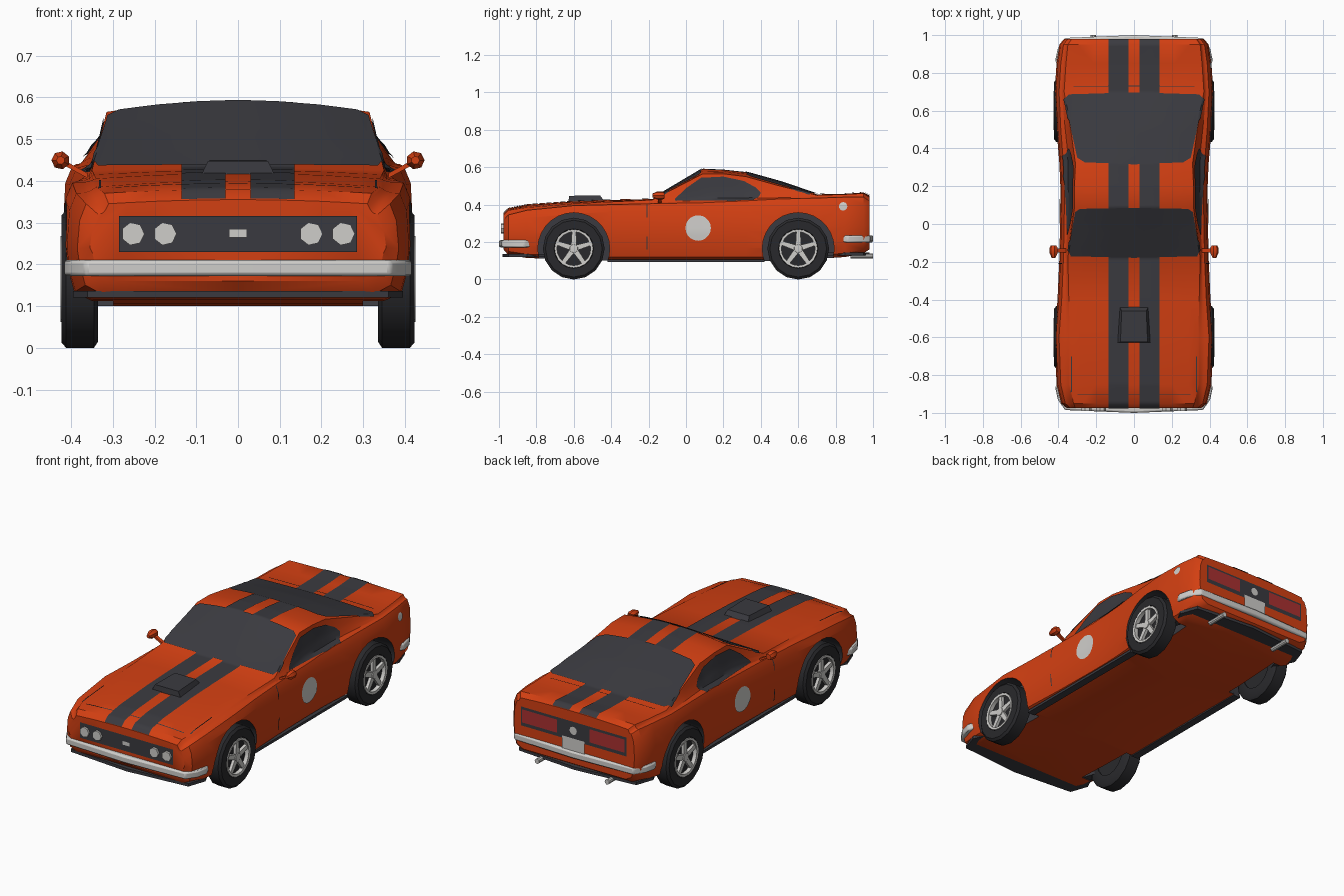
import bpy, bmesh, math
from mathutils import Vector
from mathutils.bvhtree import BVHTree

if "Cube" in bpy.data.objects:
    bpy.data.objects.remove(bpy.data.objects["Cube"], do_unlink=True)


def material(name, r, g, b):
    m = bpy.data.materials.new(name)
    m.use_nodes = True
    m.diffuse_color = (r, g, b, 1)
    bsdf = next(n for n in m.node_tree.nodes if n.type == 'BSDF_PRINCIPLED')
    bsdf.inputs["Base Color"].default_value = (r, g, b, 1)
    bsdf.inputs["Roughness"].default_value = 0.6
    return m


ORANGE = material("orange paint", 0.65, 0.05, 0.006)
BLACK = material("charcoal", 0.042, 0.042, 0.05)
RUBBER = material("rubber", 0.022, 0.022, 0.025)
SILVER = material("silver", 0.62, 0.61, 0.59)
RED = material("tail red", 0.4, 0.03, 0.03)


def make(name, bm, mats, angle=35, fix=True):
    if fix:
        bmesh.ops.recalc_face_normals(bm, faces=bm.faces)
    mesh = bpy.data.meshes.new(name)
    bm.to_mesh(mesh)
    bm.free()
    for m in mats:
        mesh.materials.append(m)
    ob = bpy.data.objects.new(name, mesh)
    bpy.context.collection.objects.link(ob)
    smooth(ob, angle)
    return ob


def smooth(ob, angle):
    bpy.ops.object.select_all(action='DESELECT')
    ob.select_set(True)
    bpy.context.view_layer.objects.active = ob
    bpy.ops.object.shade_smooth_by_angle(angle=math.radians(angle))


def skin(bm, rings, closed=True):
    """Join successive rows of points with quads."""
    rows = [[bm.verts.new(p) for p in ring] for ring in rings]
    n = len(rows[0])
    for a, b in zip(rows, rows[1:]):
        for i in range(n if closed else n - 1):
            j = (i + 1) % n
            bm.faces.new((a[i], a[j], b[j], b[i]))
    return rows


def hull(name, mat, pts, angle=35):
    bm = bmesh.new()
    verts = [bm.verts.new(p) for p in pts]
    bmesh.ops.convex_hull(bm, input=verts)
    return make(name, bm, [mat], angle)


def rod(name, mat, c, r, y0, y1, n):
    """Short round bar lying along y."""
    ang = [math.tau * i / n for i in range(n)]
    return hull(name, mat, [(c[0] + r * math.cos(a), y, c[1] + r * math.sin(a))
                            for y in (y0, y1) for a in ang])


def lathe(name, mat, prof, side, cy, cz, n, closed=True):
    """Spin a (radius, x) profile about an axle along x."""
    bm = bmesh.new()
    rings = [[(side * x, cy + r * math.sin(k * math.tau / n), cz - r * math.cos(k * math.tau / n))
              for r, x in prof] for k in range(n + 1)]
    skin(bm, rings, closed)
    bmesh.ops.remove_doubles(bm, verts=bm.verts, dist=1e-5)
    return make(name, bm, [mat])


# Body: lofted along y from half sections
# y, half width, floor z, shoulder z, roof half width, roof edge z, centre z
STATIONS = [
    (-.975, .355, .16, .32, .31, .345, .355),
    (-.95, .385, .13, .345, .32, .37, .38),
    (-.85, .41, .115, .37, .34, .385, .40),
    (-.6, .42, .105, .395, .34, .405, .418),
    (-.4, .405, .10, .40, .345, .415, .425),
    (-.18, .395, .10, .405, .35, .425, .43),
    (.09, .39, .10, .41, .315, .565, .59),
    (.2, .39, .10, .415, .315, .565, .585),
    (.32, .395, .10, .42, .31, .55, .572),
    (.5, .41, .10, .43, .335, .50, .522),
    (.7, .42, .11, .435, .37, .45, .455),
    (.85, .41, .12, .44, .36, .455, .458),
    (.95, .395, .14, .44, .35, .46, .465),
    (.98, .37, .16, .42, .33, .44, .45)]


def section(y, w, zb, zs, wr, ze, zc):
    half = [(0, zb), (.85 * w, zb), (.95 * w, zb + .02), (.985 * w, zb + .07),
            (w, (zb + zs) / 2), (.985 * w, zs - .04)]
    sx = .945 * w
    half += [(sx + (wr - sx) * u, zs + (ze - zs) * v)
             for u, v in ((0, 0), (.45, .1), (.7, .4), (.88, .75), (1, 1))]
    half += [(wr * u, ze + (zc - ze) * (1 - u * u)) for u in (.85, .6, .3, 0)]
    return [(x, y, z) for x, z in half] + [(-x, y, z) for x, z in half[-2:0:-1]]


bm = bmesh.new()
rows = skin(bm, [section(*s) for s in STATIONS])
bm.faces.new(rows[0])
bm.faces.new(rows[-1])
body = make("body", bm, [ORANGE, BLACK])

# Wheel wells cut with dark-lined cylinders
WHEEL_Y, WHEEL_R = (-.6, .6), .165
bm = bmesh.new()
for cy in WHEEL_Y:
    for s in (-1, 1):
        rings = [[(s * x, cy + .192 * math.cos(a * math.tau / 28), WHEEL_R + .192 * math.sin(a * math.tau / 28))
                  for a in range(28)] for x in (.3, .5)]
        for end in skin(bm, rings):
            bm.faces.new(end)
for f in bm.faces:
    f.material_index = 1
cutter = make("wheel_well_cutter", bm, [ORANGE, BLACK])
cutter.hide_render = True
mod = body.modifiers.new("wells", 'BOOLEAN')
mod.operation, mod.solver, mod.object = 'DIFFERENCE', 'EXACT', cutter
deps = bpy.context.evaluated_depsgraph_get()
carved = bpy.data.meshes.new_from_object(body.evaluated_get(deps))
body.modifiers.clear()
body.data = carved
bpy.data.objects.remove(cutter, do_unlink=True)
bm = bmesh.new()
bm.from_mesh(carved)
bmesh.ops.triangulate(bm, faces=bm.faces)
bm.to_mesh(carved)
surface = BVHTree.FromBMesh(bm)
bm.free()
smooth(body, 35)


# Painted details: thin sheets laid onto the body
def decal(name, mat, lo, hi, axis, side, off=.004, k=6, across=8):
    def dense(poly):
        out = [Vector(a).lerp(Vector(b), t / k) for a, b in zip(poly, poly[1:]) for t in range(k)]
        return out + [Vector(poly[-1])]
    out_dir = Vector([side * (i == axis) for i in range(3)])

    def drop(p):
        q = [p.x, p.y]
        q.insert(axis, 2 * side)
        loc, nor, _, _ = surface.ray_cast(Vector(q), -out_dir)
        if loc is None:
            q[axis] = side * .4
            loc, nor, _, _ = surface.find_nearest(Vector(q))
        return loc + (nor if nor.dot(out_dir) > 0 else -nor) * off

    lo, hi = dense(lo), dense(hi)
    sheet = bmesh.new()
    skin(sheet, [[drop(a.lerp(b, j / across)) for a, b in zip(lo, hi)] for j in range(across + 1)], False)
    bmesh.ops.remove_doubles(sheet, verts=sheet.verts, dist=1e-5)
    sheet.normal_update()
    if sum(f.normal.dot(out_dir) for f in sheet.faces) < 0:
        bmesh.ops.reverse_faces(sheet, faces=sheet.faces)
    return make(name, sheet, [mat], fix=False)


def rect(name, mat, u0, u1, v0, v1, axis, side, **kw):
    return decal(name, mat, [(u0, v0), (u1, v0)], [(u0, v1), (u1, v1)], axis, side, **kw)


def spot(name, mat, u, v, r, axis, side, off=.004):
    arc = [(-r * math.cos(i * math.pi / 10), r * math.sin(i * math.pi / 10)) for i in range(11)]
    return decal(name, mat, [(u + a, v - b) for a, b in arc], [(u + a, v + b) for a, b in arc],
                 axis, side, off, 1, 6)


def mirrored(half):
    return half + [(-x, y) for x, y in half[-2::-1]]


# Stripes and glass
for s in (-1, 1):
    decal("stripe", BLACK, [(s * .03, -.974), (s * .03, .979)], [(s * .135, -.974), (s * .135, .979)],
          2, 1, off=.003, k=200, across=4)
decal("windshield", BLACK, mirrored([(-.347, -.14), (-.335, -.168), (0, -.176)]),
      mirrored([(-.312, .065), (-.285, .083), (0, .088)]), 2, 1, off=.006, across=14)
decal("rear_window", BLACK, mirrored([(-.30, .35), (-.26, .325), (0, .315)]),
      mirrored([(-.368, .66), (-.345, .685), (0, .695)]), 2, 1, off=.006, across=16)
for s in (-1, 1):
    decal("side_window", BLACK,
          [(-.06, .42), (-.03, .417), (.1, .417), (.25, .417), (.36, .422), (.39, .44), (.4, .46)],
          [(-.06, .428), (0, .487), (.08, .543), (.2, .549), (.31, .525), (.375, .49), (.4, .462)],
          0, s, off=.005, k=4)
    spot("door_roundel", SILVER, .065, .275, .068, 0, s)
    for z0, z1 in ((.16, .23), (.33, .40)):
        rect("door_gap", BLACK, -.212, -.206, z0, z1, 0, s)
    rect("hood_side_gap", BLACK, s * .328, s * .333, -.89, -.7, 2, 1)
rect("hood_front_gap", BLACK, -.3, .3, -.903, -.898, 2, 1, k=20, across=1)
rect("trunk_gap", BLACK, -.32, .32, .728, .732, 2, 1, k=20, across=1)
spot("fuel_cap", SILVER, .84, .39, .022, 0, 1)

# Nose: grille, lamps, badge
rect("grille", BLACK, -.285, .285, .23, .316, 1, -1)
for s in (-1, 1):
    for x in (.175, .252):
        rod("headlight", SILVER, (s * x, .273), .028, -.97, -.99, 7)
rect("grille_badge", SILVER, -.021, .021, .264, .284, 1, -1, off=.008)

# Tail: panel, lamps, plate
rect("tail_panel", BLACK, -.325, .325, .29, .395, 1, 1)
for s in (-1, 1):
    rect("tail_light", RED, s * .1, s * .315, .31, .383, 1, 1, off=.008)
    rod("exhaust", SILVER, (s * .215, .125), .014, .88, 1, 10)
spot("tail_emblem", SILVER, 0, .348, .022, 1, 1, off=.009)
rect("rear_plate", SILVER, -.07, .07, .22, .305, 1, 1, off=.009)


# Bumpers and lips wrapping the ends
def wrap_bar(name, mat, half, z0, z1, shrink, bevel=0):
    bm = bmesh.new()
    rings = [[(x, y, z0), (x, y, z1), (x * shrink, y * shrink, z1), (x * shrink, y * shrink, z0)]
             for x, y in mirrored(half)]
    for end in (lambda r: (r[0], r[-1]))(skin(bm, rings)):
        bm.faces.new(end)
    ob = make(name, bm, [mat])
    if bevel:
        m = ob.modifiers.new("round", 'BEVEL')
        m.width, m.segments = bevel, 2
    return ob


for label, s, zb, zl in (("front", -1, .172, .12), ("rear", 1, .198, .128)):
    wrap_bar(label + "_bumper", SILVER, [(-.417, s * .865), (-.403, s * .93), (-.365, s * .985), (0, s)],
             zb, zb + .038, .955, .008)
    wrap_bar(label + "_lip", BLACK, [(-.395, s * .85), (-.36, s * .95), (0, s * .98)], zl, zl + .016, .85)

# Hood scoop
hull("hood_scoop", BLACK, [(s * x, y, z) for s in (-1, 1) for x, y, z in
     ((.095, -.63, .4), (.08, -.43, .41), (.072, -.625, .447), (.065, -.46, .45))], 20)

# Sills and mirrors
for s in (-1, 1):
    hull("sill", BLACK, [(s * x, y, z) for x in (.335, .378) for y in (-.42, .42) for z in (.094, .108)])
    hull("mirror", ORANGE, [(s * (.425 + r * math.cos(a)), y, .449 + r * math.sin(a))
         for y, r in ((-.18, .01), (-.155, .022), (-.125, .022), (-.115, .016))
         for a in [i * math.tau / 7 for i in range(7)]])
    hull("mirror_stalk", ORANGE, [(s * x, y, z + d) for x, z in ((.36, .412), (.42, .445))
         for y in (-.15, -.13) for d in (-.006, .006)])

# Wheels
TIRE = [(.1, .335), (.15, .335), (.165, .345), (.165, .412), (.152, .423), (.106, .423), (.1, .4)]
for cy in WHEEL_Y:
    for s in (-1, 1):
        lathe("tire", RUBBER, TIRE, s, cy, WHEEL_R, 16)
        lathe("wheel_core", RUBBER, [(0, .34), (.102, .34), (.102, .402), (0, .402)], s, cy, WHEEL_R, 16, False)
        lathe("rim", SILVER, [(.09, .4), (.09, .424), (.103, .425), (.103, .4)], s, cy, WHEEL_R, 20)
        lathe("hub", SILVER, [(0, .4), (.026, .4), (.022, .422), (0, .424)], s, cy, WHEEL_R, 10, False)
        for i in range(5):
            a = i * math.tau / 5 + .3
            u, v = Vector((0, math.cos(a), math.sin(a))), Vector((0, -math.sin(a), math.cos(a)))
            hub = Vector((0, cy, WHEEL_R))
            hull("spoke", SILVER, [hub + u * r + v * w * k + Vector((s * x, 0, 0))
                 for r, w in ((.012, .015), (.094, .011)) for k in (-1, 1) for x in (.402, .418)])
